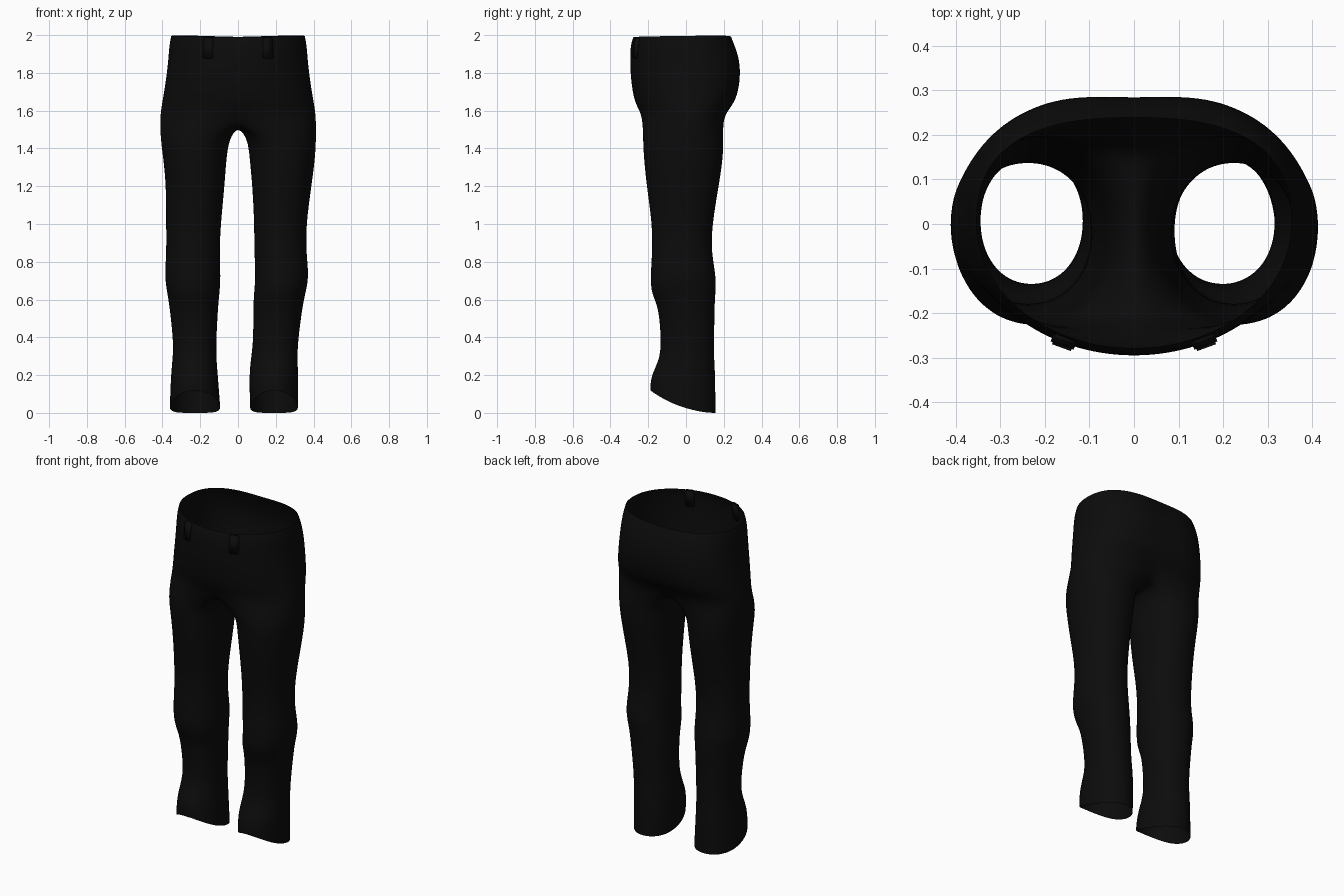
import bpy
import bmesh
from math import sin, cos, pi, radians

cube = bpy.data.objects.get("Cube")
if cube:
    bpy.data.objects.remove(cube, do_unlink=True)

HIP_COUNT = 32      # points around the hips
SEAM_COUNT = 7      # points along the crotch between front and back
LEG_COUNT = HIP_COUNT // 2 + 1 + SEAM_COUNT

black = bpy.data.materials.new("black cloth")
black.use_nodes = True
black.diffuse_color = (0.0035, 0.0035, 0.0035, 1)
shader = black.node_tree.nodes["Principled BSDF"]
shader.inputs["Base Color"].default_value = black.diffuse_color
shader.inputs["Roughness"].default_value = 0.9

# Hip rings: height, half width, front y, back y
HIPS = [
    (1.99, 0.355, -0.28, 0.24),
    (1.95, 0.365, -0.295, 0.265),
    (1.88, 0.37, -0.297, 0.29),
    (1.8, 0.378, -0.296, 0.298),
    (1.7, 0.393, -0.285, 0.287),
    (1.63, 0.405, -0.267, 0.258),
    (1.57, 0.415, -0.25, 0.208),
]

# Leg rings: height, front y, back y, left inner/outer x, right inner/outer x
LEGS = [
    (1.45, -0.23, 0.2, 0.05, 0.415, 0.045, 0.412),
    (1.35, -0.225, 0.198, 0.06, 0.41, 0.06, 0.397),
    (1.2, -0.21, 0.175, 0.075, 0.39, 0.07, 0.382),
    (1.0, -0.18, 0.14, 0.085, 0.362, 0.09, 0.382),
    (0.85, -0.18, 0.135, 0.085, 0.362, 0.097, 0.38),
    (0.72, -0.19, 0.162, 0.092, 0.378, 0.09, 0.39),
    (0.63, -0.185, 0.157, 0.083, 0.357, 0.097, 0.375),
    (0.56, -0.145, 0.152, 0.08, 0.342, 0.105, 0.363),
    (0.37, -0.132, 0.15, 0.08, 0.317, 0.115, 0.342),
    (0.28, -0.142, 0.15, 0.066, 0.316, 0.113, 0.348),
    (0.19, -0.19, 0.157, 0.058, 0.32, 0.105, 0.357),
    (0, -0.19, 0.157, 0.063, 0.318, 0.093, 0.362),
]


def rounded(value, power):
    return abs(value) ** power * (1 if value >= 0 else -1)


def hip_ring(bm, row, index):
    z, half, front, back = row
    ring = []
    for k in range(HIP_COUNT):
        a = 2 * pi * k / HIP_COUNT - pi / 2
        power = 0.78 if sin(a) > 0 else 1
        x = half * rounded(cos(a), power)
        y = (back if sin(a) > 0 else -front) * rounded(sin(a), power)
        middle = max(0, 1 - abs(x) / 0.15)
        height = z
        if index == 0:                       # gently wavy waist edge
            height += 0.01 * min(1, abs(x) / 0.3) * (0.6 + 0.4 * sin(a))
        elif sin(a) > 0:                     # groove between the buttocks
            y -= 0.012 * middle
        if index == len(HIPS) - 1:           # pull in towards the crotch
            y *= 1 - 0.12 * middle
            height -= 0.01 * middle
        ring.append(bm.verts.new((x, y, height)))
    return ring


def leg_ring(bm, row, side):
    z, front, back = row[:3]
    inner, outer = row[3:5] if side > 0 else row[5:]
    ring = []
    for k in range(LEG_COUNT):
        a = 2 * pi * k / LEG_COUNT - radians(120)
        x = (inner + outer) / 2 + (outer - inner) / 2 * rounded(cos(a), 0.95)
        y = (front + back) / 2 + (back - front) / 2 * rounded(sin(a), 0.95)
        s = sin(a)
        height = z if z > 0 else 0.03 - 0.06 * s + 0.03 * s * s  # arched hem
        ring.append(bm.verts.new((side * x, y, height)))
    return ring


def bridge(bm, upper, lower):
    n = len(upper)
    for k in range(n):
        j = (k + 1) % n
        bm.faces.new((upper[k], lower[k], lower[j], upper[j]))


def finish(bm, name):
    bmesh.ops.recalc_face_normals(bm, faces=bm.faces)
    mesh = bpy.data.meshes.new(name)
    bm.to_mesh(mesh)
    bm.free()
    mesh.materials.append(black)
    mesh.polygons.foreach_set("use_smooth", [True] * len(mesh.polygons))
    obj = bpy.data.objects.new(name, mesh)
    bpy.context.collection.objects.link(obj)
    return obj


# Trousers: hips, crotch seam and two open legs in one skin
bm = bmesh.new()
rings = [hip_ring(bm, row, i) for i, row in enumerate(HIPS)]
for upper, lower in zip(rings, rings[1:]):
    bridge(bm, upper, lower)
last = rings[-1]
half = HIP_COUNT // 2
front_y, back_y = last[0].co.y, last[half].co.y
seam = []
for k in range(1, SEAM_COUNT + 1):
    t = k / (SEAM_COUNT + 1)
    y = back_y + (front_y - back_y) * t
    seam.append(bm.verts.new((0, y, 1.555 - 0.035 * sin(pi * t))))
for side in (1, -1):
    if side > 0:
        outside = last[:half + 1]
    else:
        outside = [last[-k % HIP_COUNT] for k in range(half + 1)]
    upper = outside + seam
    for row in LEGS:
        lower = leg_ring(bm, row, side)
        bridge(bm, upper, lower)
        upper = lower
trousers = finish(bm, "trousers")
smooth = trousers.modifiers.new("smooth cloth", "SUBSURF")
smooth.levels = smooth.render_levels = 2

# Belt loops on the front of the waist
for side, name in ((1, "left_belt_loop"), (-1, "right_belt_loop")):
    bm = bmesh.new()
    bmesh.ops.create_cube(bm, size=1)
    bmesh.ops.scale(bm, vec=(0.055, 0.018, 0.11), verts=bm.verts)
    bmesh.ops.bevel(bm, geom=bm.edges[:], offset=0.005, segments=2, affect="EDGES")
    loop = finish(bm, name)
    loop.location = (side * 0.158, -0.264, 1.932)
    loop.rotation_euler = (radians(-6), 0, side * radians(20))
